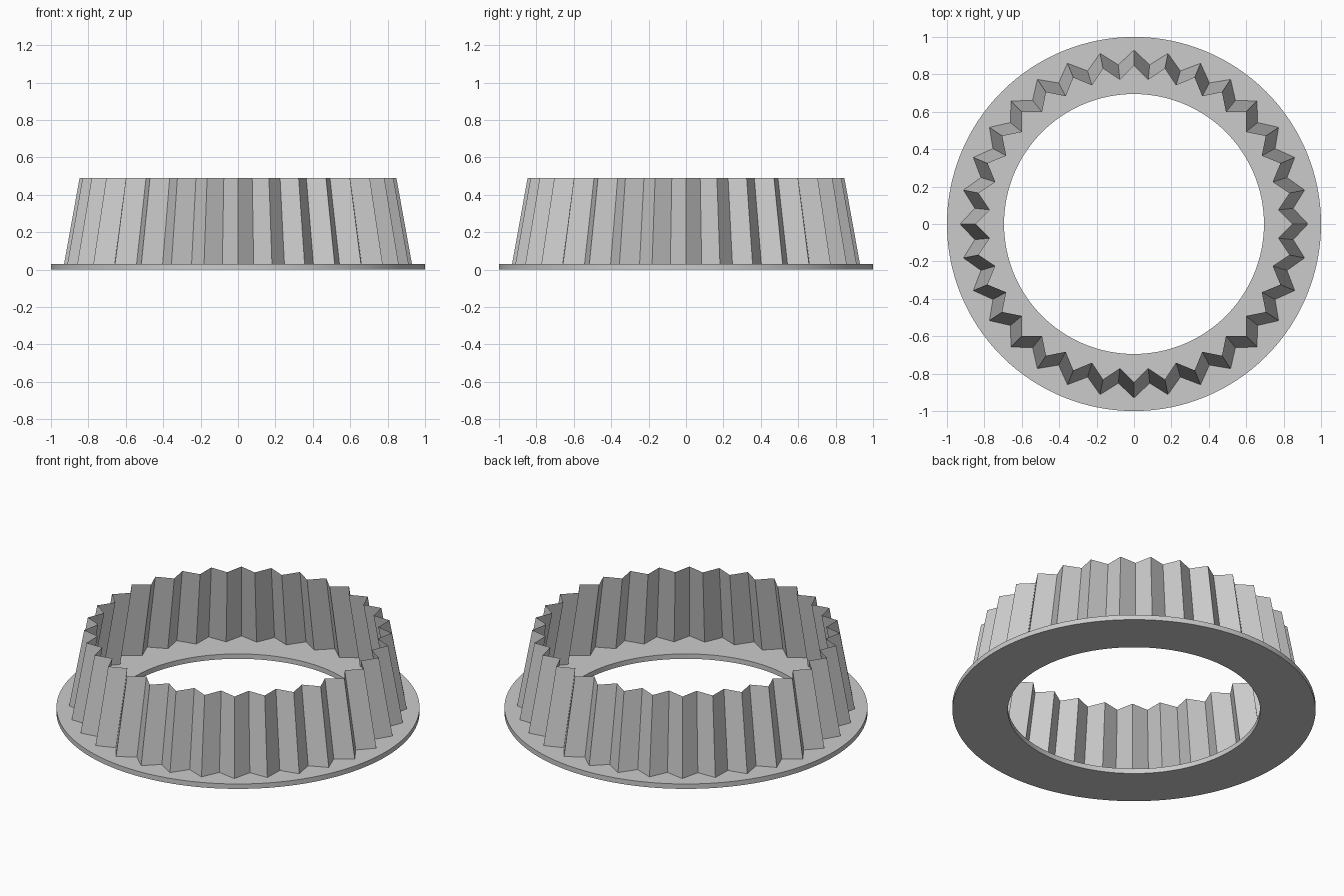
import bpy
import bmesh
from math import sin, cos, pi

cube = bpy.data.objects.get("Cube")
if cube:
    bpy.data.objects.remove(cube, do_unlink=True)

TEETH = 32
FLANGE_TOP = 0.03
CROWN_TOP = 0.49

grey = bpy.data.materials.new("light grey")
grey.use_nodes = True
colour = (0.6, 0.6, 0.6, 1)
grey.diffuse_color = colour
grey.node_tree.nodes["Principled BSDF"].inputs["Base Color"].default_value = colour


def ring(bm, count, radius, z):
    """Closed loop of vertices; radius is a function of the index."""
    verts = []
    for i in range(count):
        a = pi / 2 + 2 * pi * i / count
        verts.append(bm.verts.new((radius(i) * cos(a), radius(i) * sin(a), z)))
    return verts


def bridge(bm, a, b):
    """Quads between two loops of equal length."""
    n = len(a)
    for i in range(n):
        j = (i + 1) % n
        bm.faces.new((a[i], a[j], b[j], b[i]))


def finish(bm, name):
    mesh = bpy.data.meshes.new(name)
    bm.to_mesh(mesh)
    bm.free()
    mesh.materials.append(grey)
    obj = bpy.data.objects.new(name, mesh)
    bpy.context.collection.objects.link(obj)
    return obj


# Flat base flange: a rectangular section swept round the axis
bm = bmesh.new()
section = [(1, 0), (1, FLANGE_TOP), (0.695, FLANGE_TOP), (0.695, 0)]
loops = [ring(bm, 128, lambda i, r=r: r, z) for r, z in section]
for k in range(4):
    bridge(bm, loops[k], loops[(k + 1) % 4])
flange = finish(bm, "base_flange")
bpy.ops.object.select_all(action="DESELECT")
flange.select_set(True)
bpy.context.view_layer.objects.active = flange
bpy.ops.object.shade_smooth_by_angle()

# Pleated wall: thin zigzag sheet tapering inward to the top
bm = bmesh.new()
bottom = ring(bm, 2 * TEETH, lambda i: 0.855 if i % 2 else 0.93, FLANGE_TOP)
top = ring(bm, 2 * TEETH, lambda i: 0.775 if i % 2 else 0.847, CROWN_TOP)
bridge(bm, bottom, top)
finish(bm, "pleated_wall")
